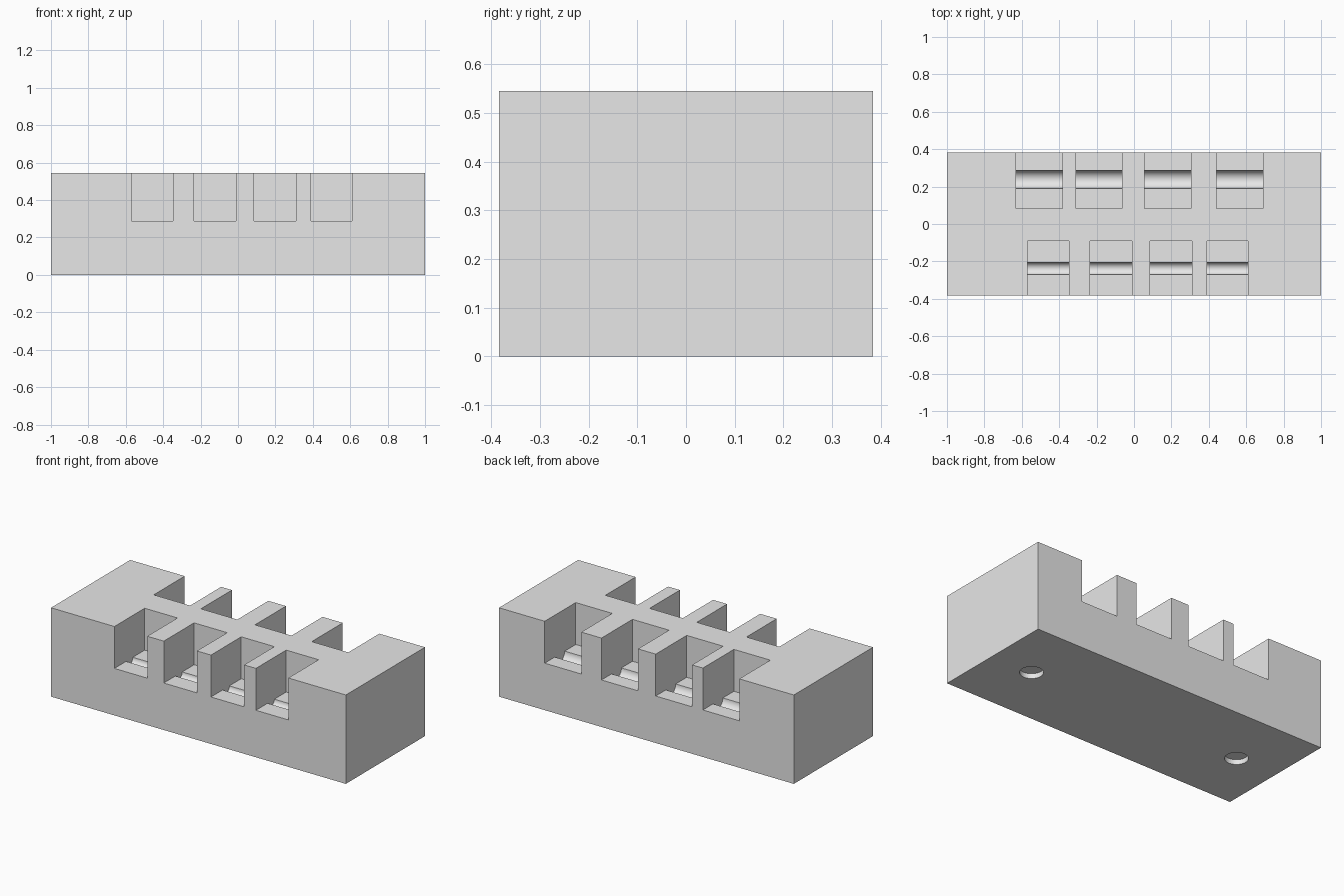
import bpy
import bmesh
import math

WIDTH, DEPTH, HEIGHT = 2.0, 0.767, 0.545
FLOOR = 0.288  # height of the slot floors

if "Cube" in bpy.data.objects:
    bpy.data.objects.remove(bpy.data.objects["Cube"])

grey = bpy.data.materials.new("plain grey")
grey.use_nodes = True
grey.diffuse_color = (0.8, 0.8, 0.8, 1)
grey.node_tree.nodes["Principled BSDF"].inputs["Base Color"].default_value = (0.8, 0.8, 0.8, 1)


def make_object(name, bm):
    bmesh.ops.recalc_face_normals(bm, faces=bm.faces)
    mesh = bpy.data.meshes.new(name)
    bm.to_mesh(mesh)
    bm.free()
    mesh.materials.append(grey)
    obj = bpy.data.objects.new(name, mesh)
    bpy.context.collection.objects.link(obj)
    return obj


def add_slot(bm, x0, x1, outer, inner, groove_y, radius):
    """Open-topped slot with a half-round groove across its floor."""
    side = 1 if inner > outer else -1
    profile = [(inner, FLOOR), (inner, HEIGHT + 0.1), (outer, HEIGHT + 0.1), (outer, FLOOR)]
    steps = 24
    for i in range(steps + 1):
        a = math.pi * i / steps
        profile.append((groove_y - side * radius * math.cos(a), FLOOR - radius * math.sin(a)))
    face = bm.faces.new([bm.verts.new((x0, y, z)) for y, z in profile])
    extruded = bmesh.ops.extrude_face_region(bm, geom=[face])["geom"]
    moved = [v for v in extruded if isinstance(v, bmesh.types.BMVert)]
    bmesh.ops.translate(bm, verts=moved, vec=(x1 - x0, 0, 0))
    if not face.is_valid or len(bm.faces) == 0:
        return


# Solid block
bm = bmesh.new()
bmesh.ops.create_cube(bm, size=1)
bmesh.ops.scale(bm, vec=(WIDTH, DEPTH, HEIGHT), verts=bm.verts)
bmesh.ops.translate(bm, vec=(0, 0, HEIGHT / 2), verts=bm.verts)
block = make_object("slotted_block", bm)

# Slots along the front and the wider ones along the back
bm = bmesh.new()
for x0, x1 in [(-0.57, -0.347), (-0.235, -0.01), (0.085, 0.31), (0.39, 0.61)]:
    add_slot(bm, x0, x1, -0.5, -0.09, -0.238, 0.033)
for x0, x1 in [(-0.63, -0.383), (-0.31, -0.063), (0.057, 0.305), (0.442, 0.69)]:
    add_slot(bm, x0, x1, 0.5, 0.083, 0.238, 0.048)
slots = make_object("slot_cutter", bm)

# Shallow round recesses in the underside
bm = bmesh.new()
for x in (-0.724, 0.724):
    made = bmesh.ops.create_cone(bm, cap_ends=True, segments=48, radius1=0.065, radius2=0.065, depth=0.06)
    bmesh.ops.translate(bm, verts=made["verts"], vec=(x, 0, 0))
recesses = make_object("recess_cutter", bm)

# Cut, then discard the cutters
bpy.ops.object.select_all(action="DESELECT")
bpy.context.view_layer.objects.active = block
block.select_set(True)
for cutter in (slots, recesses):
    cutter.hide_render = True
    mod = block.modifiers.new(cutter.name, "BOOLEAN")
    mod.operation = "DIFFERENCE"
    mod.solver = "EXACT"
    mod.object = cutter
    bpy.ops.object.modifier_apply(modifier=mod.name)
    bpy.data.objects.remove(cutter)

bpy.ops.object.shade_smooth_by_angle(angle=math.radians(30))
